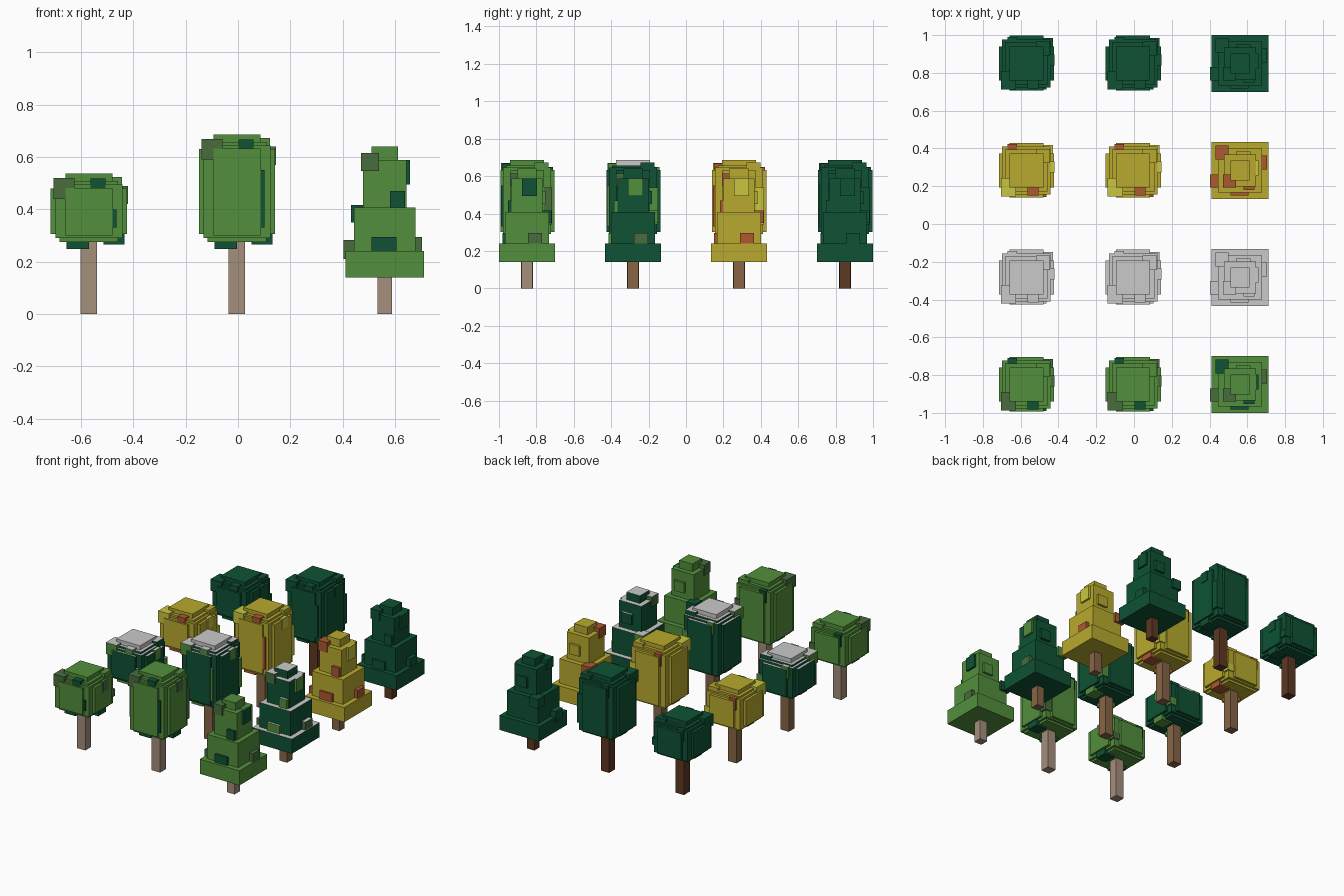
import bpy, bmesh

if "Cube" in bpy.data.objects:
    bpy.data.objects.remove(bpy.data.objects["Cube"])


def linear(c):
    c /= 255
    return c / 12.92 if c <= 0.04045 else ((c + 0.055) / 1.055) ** 2.4


COLOURS = {
    "leaf_green": (82, 143, 60), "moss_green": (72, 108, 62),
    "pine_green": (14, 82, 52), "snow_white": (202, 202, 202),
    "leaf_yellow": (184, 170, 46), "rust_orange": (172, 88, 48),
    "pale_yellow": (200, 198, 62), "beige_bark": (165, 142, 124),
    "brown_bark": (136, 102, 70), "dark_bark": (92, 56, 34),
}
mats = {}
for name, rgb in COLOURS.items():
    m = bpy.data.materials.new(name)
    m.diffuse_color = (*[linear(c) for c in rgb], 1)
    m.use_nodes = True
    m.node_tree.nodes["Principled BSDF"].inputs["Base Color"].default_value = m.diffuse_color
    mats[name] = m


def boxes_object(name, boxes, origin, snowy=False):
    """boxes: list of (colour, x0, x1, y0, y1, z0, z1) joined in one object"""
    me = bpy.data.meshes.new(name)
    bm = bmesh.new()
    used = sorted({b[0] for b in boxes} | ({"snow_white"} if snowy else set()))
    for colour, x0, x1, y0, y1, z0, z1 in boxes:
        verts = bmesh.ops.create_cube(bm, size=1)["verts"]
        for v in verts:
            v.co = (x0 if v.co.x < 0 else x1, y0 if v.co.y < 0 else y1,
                    z0 if v.co.z < 0 else z1)
        for f in {f for v in verts for f in v.link_faces}:
            f.normal_update()
            top = snowy and f.normal.z > 0.5      # snow lies on upward faces
            f.material_index = used.index("snow_white" if top else colour)
    bm.to_mesh(me)
    bm.free()
    for u in used:
        me.materials.append(mats[u])
    ob = bpy.data.objects.new(name, me)
    ob.location = origin
    bpy.context.collection.objects.link(ob)


# Broadleaf crown: rounded stack of boxes, then leaf tufts
ROUND = [
    ("main", -.128, .128, -.128, .128, .29, .495),
    ("main", -.146, .146, -.09, .09, .305, .48),
    ("main", -.09, .09, -.143, .147, .30, .482),
    ("main", -.112, .112, -.112, .112, .275, .508),
    ("cap", -.09, .09, -.09, .09, .50, .537),
    ("P", -.135, -.055, -.138, -.04, .44, .519),     # front left top tuft
    ("Q", .006, .064, -.132, -.05, .45, .517),       # front top tuft
    ("Q", -.10, -.05, .06, .14, .42, .50),           # back left tuft
    ("P", .07, .15, -.01, .048, .42, .49),           # right tuft
    ("P", .07, .14, .08, .134, .34, .39),            # right back tuft
    ("main", .05, .126, .04, .115, .45, .523),       # back right top tuft
    ("Q", .04, .106, -.139, -.06, .33, .40),         # front strip
    ("Q", -.085, 0, -.09, -.01, .248, .31),          # underside tufts
    ("Q", .056, .136, -.04, .045, .265, .315),
]

# Conifer crown: four tiers, then leaf tufts
CONIFER = [
    ("main", -.15, .15, -.15, .15, .14, .24),
    ("main", -.117, .117, -.117, .117, .23, .407),
    ("main", -.084, .084, -.084, .084, .40, .588),
    ("main", -.05, .05, -.052, .052, .58, .64),
    ("S", -.09, -.022, -.09, -.02, .546, .615),      # upper front left
    ("R", .04, .097, -.027, .053, .495, .588),       # upper right
    ("Q", .02, .077, -.102, -.05, .40, .47),         # middle front
    ("Q", -.05, .045, -.132, -.09, .235, .295),      # lower front
    ("Q", -.129, -.06, .058, .132, .35, .416),       # middle back left
    ("S", -.158, -.10, -.09, -.02, .21, .282),       # lower left
    ("S", .09, .143, .005, .08, .235, .295),         # lower right
    ("main", -.02, .055, .03, .10, .45, .52),        # upper back
]

# Season rows from front to back
ROWS = [
    ("summer", -.85, "beige_bark", False,
     dict(main="leaf_green", cap="leaf_green", P="moss_green",
          Q="pine_green", R="pine_green", S="moss_green")),
    ("winter", -.283, "brown_bark", True,
     dict(main="pine_green", cap="snow_white", P="leaf_green",
          Q="leaf_green", R="leaf_green", S="moss_green")),
    ("autumn", .283, "brown_bark", False,
     dict(main="leaf_yellow", cap="leaf_yellow", P="pale_yellow",
          Q="rust_orange", R="pale_yellow", S="rust_orange")),
    ("evergreen", .85, "dark_bark", False,
     dict.fromkeys(("main", "cap", "P", "Q", "R", "S"), "pine_green")),
]


def stretch(z):
    # the tall tree is the short one with its upper part raised
    return z + .15 if z >= .385 else z


TALL = [(*b[:5], stretch(b[5]), stretch(b[6])) for b in ROUND]

for season, y, bark, snowy, palette in ROWS:
    for kind, x, crown, r, h in (("short", -.57, ROUND, .0315, .30),
                                 ("tall", -.004, TALL, .0315, .30),
                                 ("conifer", .561, CONIFER, .0285, .16)):
        boxes_object(f"{season}_{kind}_trunk",
                     [(bark, -r, r, -r, r, 0, h)], (x, y, 0))
        boxes_object(f"{season}_{kind}_crown",
                     [(palette[b[0]], *b[1:]) for b in crown], (x, y, 0), snowy)
